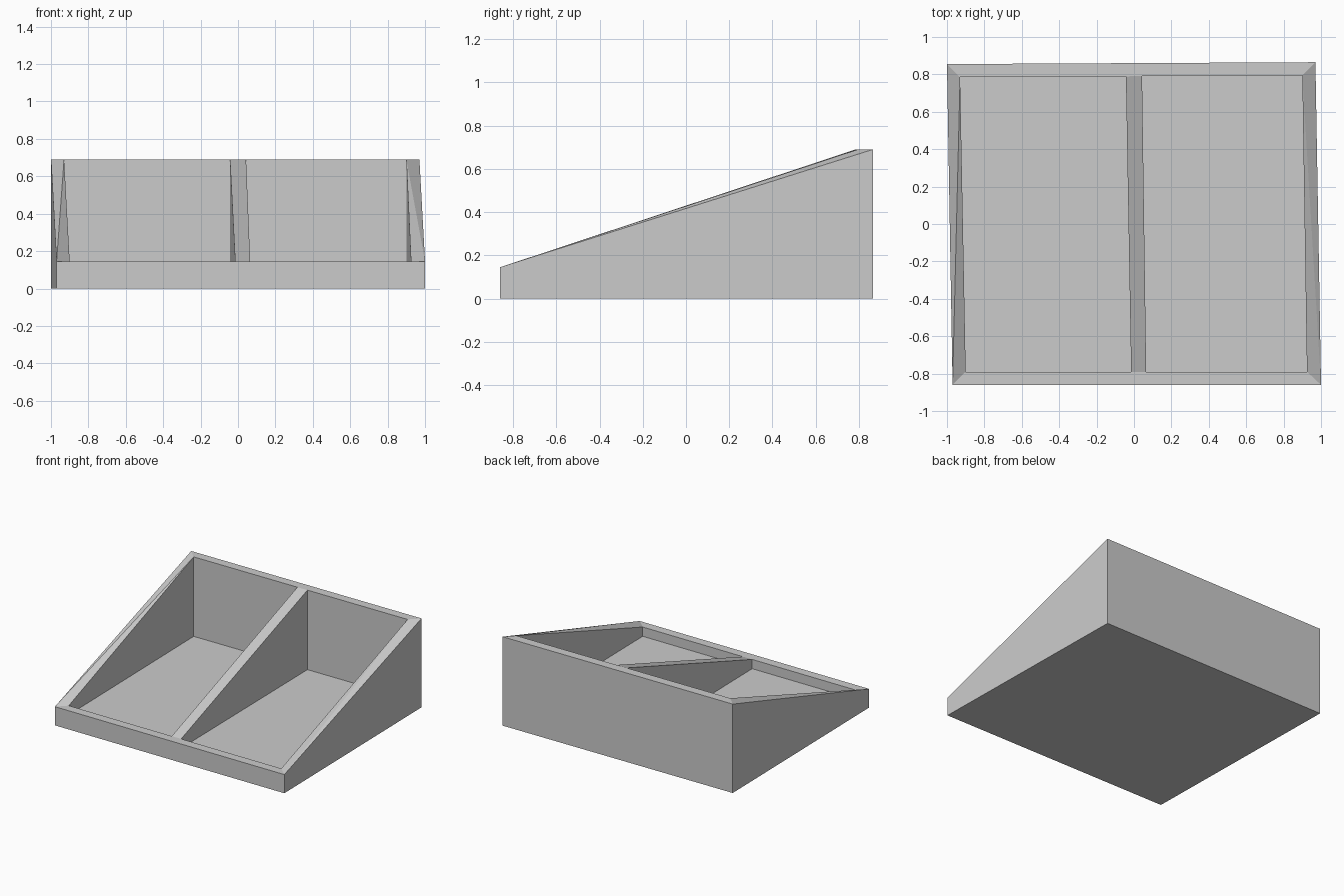
import bpy
import bmesh

cube = bpy.data.objects.get("Cube")
if cube:
    bpy.data.objects.remove(cube, do_unlink=True)

FRONT_Z, BACK_Z, FLOOR_Z = 0.145, 0.69, 0.073
TOP = (FRONT_Z, FRONT_Z, BACK_Z, BACK_Z)

# Slightly skewed plans: front right, front left, back left, back right
OUTER = [(-0.97, -0.86), (1.0, -0.86), (0.97, 0.865), (-1.0, 0.855)]
INNER = [(-0.90, -0.79), (0.925, -0.79), (0.90, 0.795), (-0.93, 0.785)]
DIVIDER = [(-0.015, -0.79), (0.065, -0.79), (0.043, 0.79), (-0.043, 0.79)]

grey = bpy.data.materials.new("plain grey")
grey.use_nodes = True
colour = (0.6, 0.6, 0.6, 1)
grey.diffuse_color = colour
grey.node_tree.nodes["Principled BSDF"].inputs["Base Color"].default_value = colour


def ring(bm, plan, heights):
    return [bm.verts.new((x, y, z)) for (x, y), z in zip(plan, heights)]


def bridge(bm, a, b):
    for i in range(4):
        j = (i + 1) % 4
        bm.faces.new((a[i], a[j], b[j], b[i]))


def finish(bm, name):
    bmesh.ops.recalc_face_normals(bm, faces=bm.faces)
    mesh = bpy.data.meshes.new(name)
    bm.to_mesh(mesh)
    bm.free()
    mesh.materials.append(grey)
    obj = bpy.data.objects.new(name, mesh)
    bpy.context.collection.objects.link(obj)
    return obj


# Sloped open tray: outer walls, rim, inner walls and floor
bm = bmesh.new()
base = ring(bm, OUTER, [0] * 4)
rim_out = ring(bm, OUTER, TOP)
rim_in = ring(bm, INNER, TOP)
floor = ring(bm, INNER, [FLOOR_Z] * 4)
bm.faces.new(base)
bridge(bm, base, rim_out)
bridge(bm, rim_in, floor)
bm.faces.new(floor)

# Flat front and back rims, creased side rims
for a, b in ((0, 1), (2, 3)):
    bm.faces.new((rim_out[a], rim_out[b], rim_in[b], rim_in[a]))
for front, back in ((0, 3), (1, 2)):
    bm.faces.new((rim_out[front], rim_out[back], rim_in[back]))
    bm.faces.new((rim_out[front], rim_in[back], rim_in[front]))
finish(bm, "sloped_tray")

# Middle wall between the two compartments
bm = bmesh.new()
low = ring(bm, DIVIDER, [FLOOR_Z] * 4)
high = ring(bm, DIVIDER, TOP)
bm.faces.new(low)
bm.faces.new(high)
bridge(bm, low, high)
finish(bm, "middle_divider")
